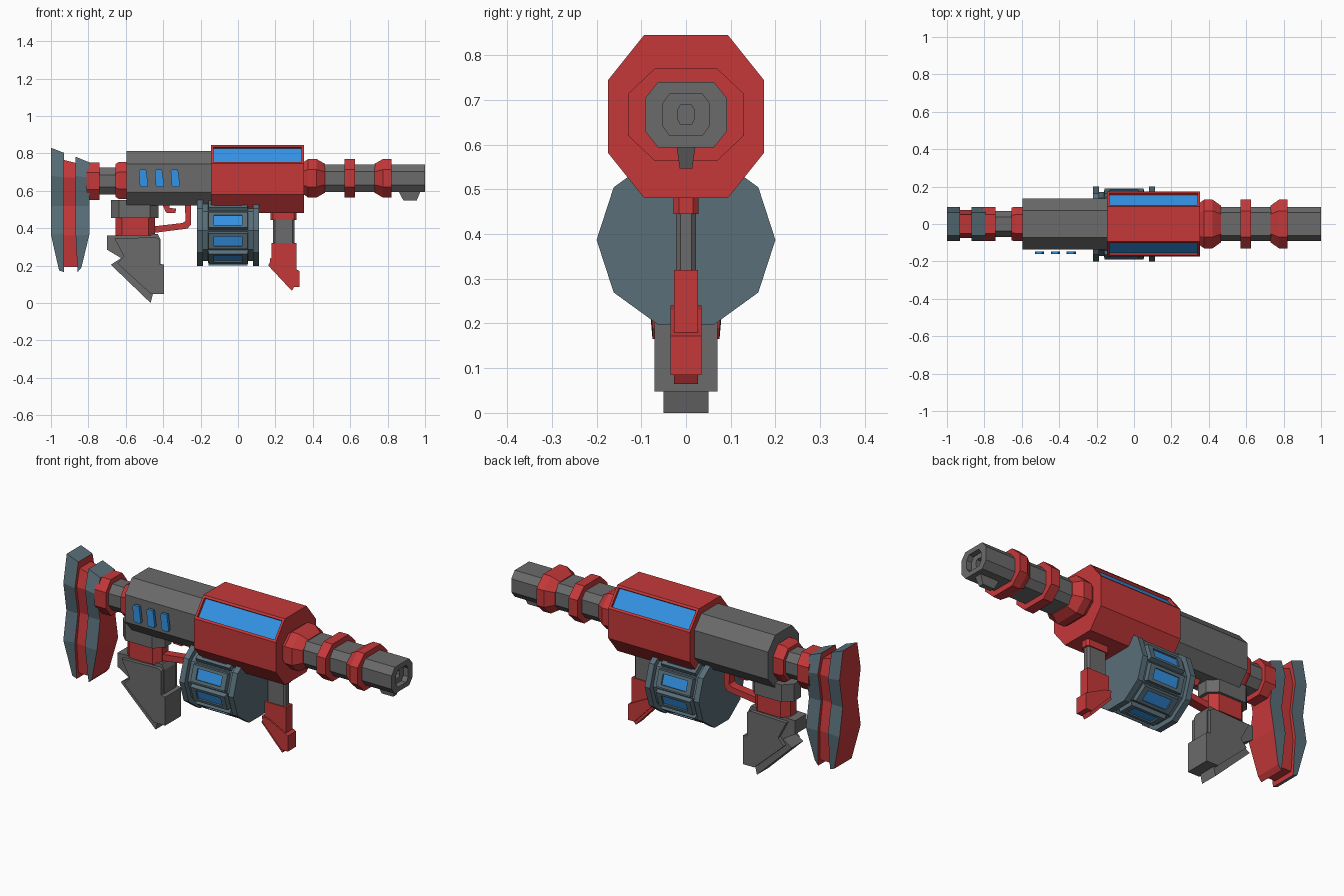
import bpy, bmesh, math
from mathutils import Vector

if "Cube" in bpy.data.objects:
    bpy.data.objects.remove(bpy.data.objects["Cube"])


def material(name, rgb):
    m = bpy.data.materials.new(name)
    m.diffuse_color = (*rgb, 1)
    m.use_nodes = True
    m.node_tree.nodes["Principled BSDF"].inputs["Base Color"].default_value = m.diffuse_color
    return m


RED = material("red paint", (0.56, 0.04, 0.042))
GREY = material("grey metal", (0.145, 0.145, 0.145))
TEAL = material("slate blue", (0.1, 0.158, 0.19))
BLUE = material("bright blue", (0.034, 0.29, 0.78))
CZ = 0.667  # height of the barrel axis


def finish(name, bm, *mats):
    bmesh.ops.recalc_face_normals(bm, faces=bm.faces)
    me = bpy.data.meshes.new(name)
    bm.to_mesh(me)
    bm.free()
    for m in mats:
        me.materials.append(m)
    ob = bpy.data.objects.new(name, me)
    bpy.context.collection.objects.link(ob)
    return ob


def loft(rings):
    """Skin a list of equal-length point rings and cap both ends."""
    bm = bmesh.new()
    vs = [[bm.verts.new(p) for p in r] for r in rings]
    n = len(vs[0])
    for a, b in zip(vs, vs[1:]):
        for i in range(n):
            bm.faces.new((a[i], a[(i + 1) % n], b[(i + 1) % n], b[i]))
    bm.faces.new(vs[0])
    bm.faces.new(vs[-1])
    bmesh.ops.recalc_face_normals(bm, faces=bm.faces)
    return bm


def octagon(x, hy, hz, fy=0.54, fz=0.45, cz=CZ):
    a, b = hy * fy, hz * fz
    pts = [(hy, b), (a, hz), (-a, hz), (-hy, b), (-hy, -b), (-a, -hz), (a, -hz), (hy, -b)]
    return [(x, y, cz + z) for y, z in pts]


def tube(name, mat, *sections, **kw):
    return finish(name, loft([octagon(*s, **kw) for s in sections]), mat)


def prism(name, mat, profile, y0, y1):
    """Extrude an x/z outline from y0 to y1."""
    return finish(name, loft([[(x, y, z) for x, z in profile] for y in (y0, y1)]), mat)


def post(name, mat, x0, x1, hy, z0, z1, c):
    """Upright block with chamfered corners."""
    def ring(z):
        return [(x0, -hy + c, z), (x0 + c, -hy, z), (x1 - c, -hy, z), (x1, -hy + c, z),
                (x1, hy - c, z), (x1 - c, hy, z), (x0 + c, hy, z), (x0, hy - c, z)]
    return finish(name, loft([ring(z0), ring(z1)]), mat)


# Rear receiver
tube("receiver", GREY, (-0.595, 0.135, 0.145), (-0.14, 0.135, 0.145), fz=0.52)

# Front housing with a recessed blue window on each upper slope
bm = loft([octagon(x, 0.174, 0.182, cz=0.663) for x in (-0.145, 0.352)])
slopes = [f for f in bm.faces if 0.3 < f.normal.z < 0.95]
bmesh.ops.inset_individual(bm, faces=slopes, thickness=0.018)
rims = bmesh.ops.extrude_discrete_faces(bm, faces=slopes)["faces"]
for f in rims:
    f.normal_update()
    bmesh.ops.translate(bm, verts=f.verts, vec=-0.014 * f.normal)
    f.material_index = 1
finish("front_housing", bm, RED, BLUE)

# Barrel with a stepped bore
tube("barrel", GREY, (0.34, 0.092, 0.073), (1.0, 0.092, 0.073), (1.0, 0.053, 0.047),
     (0.97, 0.053, 0.047), (0.97, 0.018, 0.022), (0.94, 0.018, 0.022), fy=0.68, fz=0.5)

# Barrel rings
tube("rear_barrel_ring", RED, (0.345, 0.11, 0.082), (0.375, 0.13, 0.103),
     (0.42, 0.13, 0.103), (0.465, 0.098, 0.077))
tube("middle_barrel_ring", RED, (0.57, 0.13, 0.103), (0.625, 0.13, 0.103))
tube("front_barrel_ring", RED, (0.73, 0.098, 0.077), (0.775, 0.13, 0.103), (0.82, 0.13, 0.103))

# Lug under the muzzle
finish("muzzle_lug", loft([[(x0, -w, z), (x1, -w, z), (x1, w, z), (x0, w, z)]
       for x0, x1, w, z in ((0.86, 0.975, 0.021, 0.61), (0.86, 0.975, 0.021, 0.595),
                            (0.885, 0.955, 0.014, 0.547))]), GREY)

# Side lights on the near side of the receiver
for i in range(3):
    x = -0.505 + 0.085 * i
    prism(f"side_light_{i + 1}", BLUE,
          [(x - 0.025, 0.705), (x - 0.018, 0.713), (x + 0.014, 0.713), (x + 0.025, 0.63),
           (x + 0.02, 0.62), (x - 0.012, 0.62), (x - 0.02, 0.63)], -0.161, -0.146)

# Tube between receiver and stock
tube("stock_tube", GREY, (-0.75, 0.07, 0.072), (-0.64, 0.07, 0.072), cz=0.652)
tube("stock_tube_front_collar", RED, (-0.655, 0.088, 0.088), (-0.635, 0.092, 0.1),
     (-0.59, 0.092, 0.1), cz=0.655)
tube("stock_tube_rear_collar", RED, (-0.81, 0.092, 0.1), (-0.74, 0.092, 0.1), cz=0.652)


# Shoulder stock: wavy plates, red on their fore and aft faces
def stock_plate(name, levels, side):
    bm = loft([[(x0, -w, z0), (x1, -w, z1), (x1, w, z1), (x0, w, z0)]
               for x0, x1, w, z0, z1 in levels])
    for f in bm.faces:
        f.material_index = 0 if abs(f.normal.x) > 0.7 else 1
    finish(name, bm, RED, side)


stock_plate("butt_plate", [(-1, -0.93, 0.062, 0.83, 0.803), (-1, -0.93, 0.092, 0.68, 0.67),
            (-1, -0.93, 0.065, 0.52, 0.52), (-1, -0.93, 0.092, 0.365, 0.37),
            (-0.957, -0.93, 0.075, 0.175, 0.165)], TEAL)
stock_plate("stock_core", [(-0.94, -0.86, 0.05, 0.767, 0.747), (-0.94, -0.86, 0.075, 0.67, 0.67),
            (-0.94, -0.86, 0.05, 0.52, 0.52), (-0.94, -0.86, 0.075, 0.36, 0.36),
            (-0.94, -0.855, 0.06, 0.192, 0.192)], RED)
stock_plate("stock_front_plate", [(-0.868, -0.795, 0.062, 0.782, 0.752),
            (-0.868, -0.795, 0.092, 0.68, 0.67), (-0.868, -0.795, 0.065, 0.52, 0.52),
            (-0.868, -0.795, 0.092, 0.365, 0.365), (-0.858, -0.837, 0.075, 0.165, 0.19)], TEAL)

# Pistol grip
post("grip_mount", GREY, -0.68, -0.425, 0.075, 0.455, 0.55, 0.045)
post("grip_band", RED, -0.655, -0.443, 0.062, 0.36, 0.46, 0.035)
prism("grip_core", GREY, [(-0.70, 0.36), (-0.43, 0.37), (-0.415, 0.34), (-0.415, 0.06),
      (-0.455, 0.05), (-0.467, 0), (-0.68, 0.205), (-0.625, 0.24), (-0.70, 0.285)], -0.05, 0.05)
prism("grip_shell", GREY, [(-0.66, 0.345), (-0.44, 0.352), (-0.42, 0.34), (-0.42, 0.21),
      (-0.395, 0.205), (-0.395, 0.048), (-0.465, 0.048), (-0.645, 0.212), (-0.61, 0.25)],
      -0.07, 0.07)

# Trigger and guard
prism("trigger_guard", RED, [(-0.285, 0.54), (-0.25, 0.54), (-0.25, 0.42), (-0.27, 0.398),
      (-0.45, 0.375), (-0.45, 0.41), (-0.295, 0.428), (-0.28, 0.44)], -0.025, 0.025)
prism("trigger", RED, [(-0.41, 0.54), (-0.37, 0.54), (-0.365, 0.508), (-0.33, 0.505),
      (-0.335, 0.48), (-0.385, 0.483)], -0.015, 0.015)


# Drum magazine with framed blue windows
def decagon(x, r):
    return [(x, r * math.cos(k * math.pi / 5), 0.387 + r * math.sin(k * math.pi / 5))
            for k in range(10)]


finish("drum_core", loft([decagon(-0.2, 0.172), decagon(0.1, 0.172)]), TEAL)
for x, name in ((-0.218, "drum_rear_plate"), (0.08, "drum_front_plate")):
    finish(name, loft([decagon(x, 0.2), decagon(x + 0.032, 0.2)]), TEAL)


def panel_ring(k, r, hx, hw):
    """Rectangle lying on the k-th flat of the drum at distance r."""
    a = (k + 0.5) * math.pi / 5
    n, t = Vector((0, math.cos(a), math.sin(a))), Vector((0, -math.sin(a), math.cos(a)))
    c = Vector((-0.053, 0, 0.387))
    return [c + n * r + t * (v * hw) + Vector((u * hx, 0, 0))
            for u, v in ((-1, -1), (1, -1), (1, 1), (-1, 1))]


for k in range(10):
    bm = loft([panel_ring(k, 0.16, 0.108, 0.048), panel_ring(k, 0.186, 0.104, 0.044),
               panel_ring(k, 0.186, 0.075, 0.028), panel_ring(k, 0.178, 0.075, 0.028)])
    bm.faces.ensure_lookup_table()
    bm.faces[-1].material_index = 1
    finish(f"drum_window_{k + 1}", bm, TEAL, BLUE)

# Foregrip
post("foregrip_collar", RED, 0.175, 0.312, 0.028, 0.445, 0.51, 0.012)
post("foregrip_post", GREY, 0.187, 0.302, 0.022, 0.3, 0.46, 0.01)
prism("foregrip_core", RED, [(0.18, 0.32), (0.312, 0.32), (0.312, 0.1), (0.3, 0.085),
      (0.288, 0.065), (0.162, 0.2), (0.18, 0.24)], -0.027, 0.027)
prism("foregrip_shell", RED, [(0.17, 0.24), (0.215, 0.23), (0.312, 0.18), (0.328, 0.172),
      (0.328, 0.085), (0.29, 0.085), (0.175, 0.205)], -0.035, 0.035)
